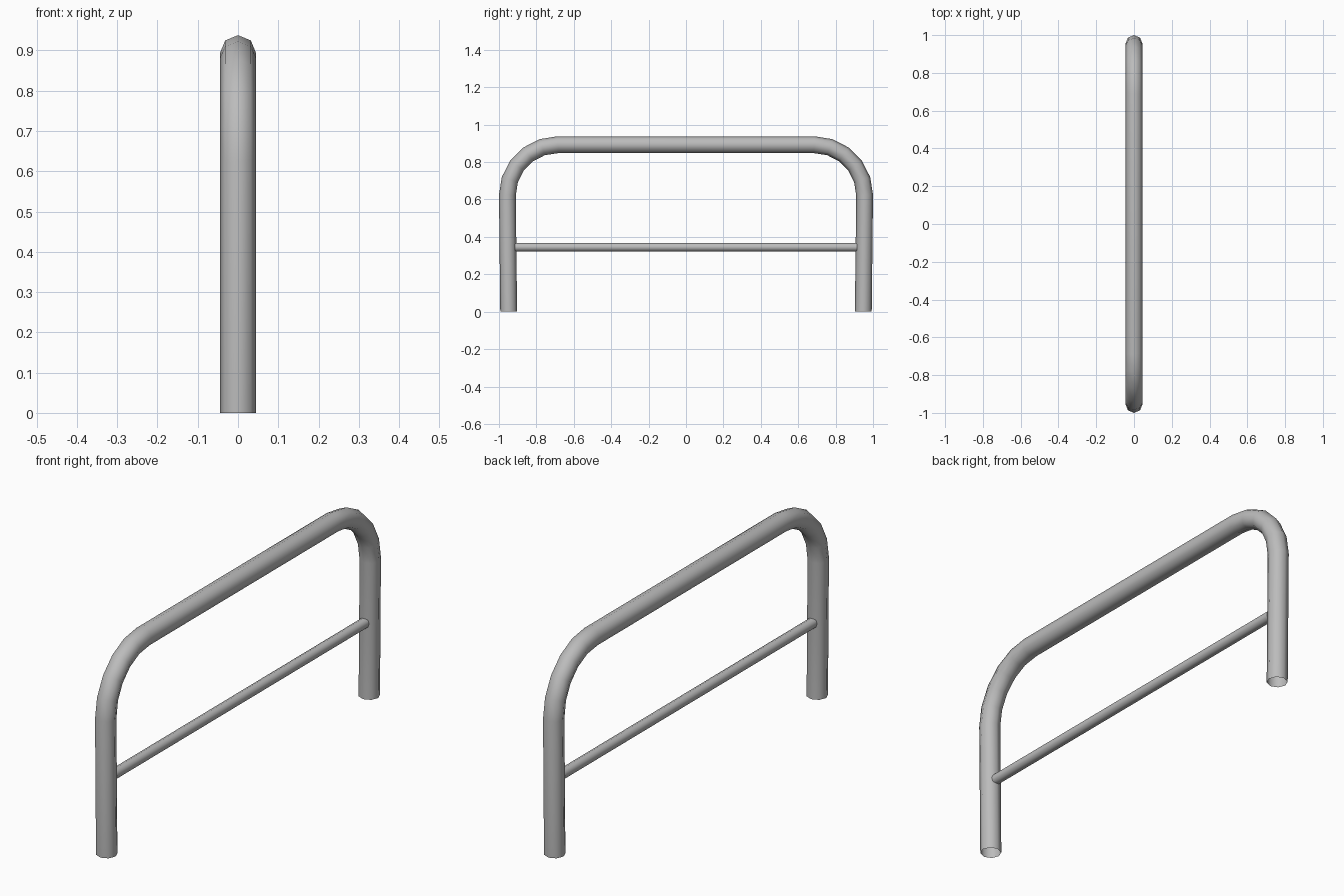
import bpy, bmesh
from math import sin, cos, pi
from mathutils import Vector

if "Cube" in bpy.data.objects:
    bpy.data.objects.remove(bpy.data.objects["Cube"])

metal = bpy.data.materials.new("grey_metal")
metal.use_nodes = True
colour = (0.5, 0.5, 0.5, 1)
metal.diffuse_color = colour
metal.node_tree.nodes["Principled BSDF"].inputs["Base Color"].default_value = colour


def tube(name, path, radius, sides=8):
    """Sweep an open round tube along a path of (y, z) points."""
    pts = [Vector((0, y, z)) for y, z in path]
    bm = bmesh.new()
    rings = []
    for i, p in enumerate(pts):
        before = (p - pts[i - 1]).normalized() if i else None
        after = (pts[i + 1] - p).normalized() if i < len(pts) - 1 else None
        tangent = ((before or after) + (after or before)).normalized()
        normal = Vector((0, -tangent.z, tangent.y))
        if i in (0, len(pts) - 1) and abs(tangent.z) > 0.9:
            normal = Vector((0, -1 if tangent.z > 0 else 1, 0))  # flat foot
        rings.append([bm.verts.new(p + radius * (cos(a) * Vector((1, 0, 0)) + sin(a) * normal))
                      for a in (2 * pi * k / sides for k in range(sides))])
    for a, b in zip(rings, rings[1:]):
        for k in range(sides):
            n = (k + 1) % sides
            bm.faces.new((a[k], a[n], b[n], b[k]))
    bmesh.ops.recalc_face_normals(bm, faces=bm.faces)
    for f in bm.faces:
        f.smooth = True
    mesh = bpy.data.meshes.new(name)
    bm.to_mesh(mesh)
    bm.free()
    mesh.materials.append(metal)
    obj = bpy.data.objects.new(name, mesh)
    bpy.context.collection.objects.link(obj)
    return obj


# Bent main hoop: one leg and its bend, mirrored for the other end
R, BEND, STEPS = 0.045, 0.27, 5
cy, cz = 0.955 - BEND, 0.893 - BEND
half = [(-0.948, 0)]
for s in range(STEPS + 1):
    a = s * pi / 2 / STEPS
    half.append((-cy - BEND * cos(a), cz + BEND * sin(a)))
tube("hoop_rail", half + [(-y, z) for y, z in reversed(half)], R)

# Thin lower crossbar between the legs
tube("crossbar", [(-0.915, 0.345), (0.915, 0.345)], 0.023)
